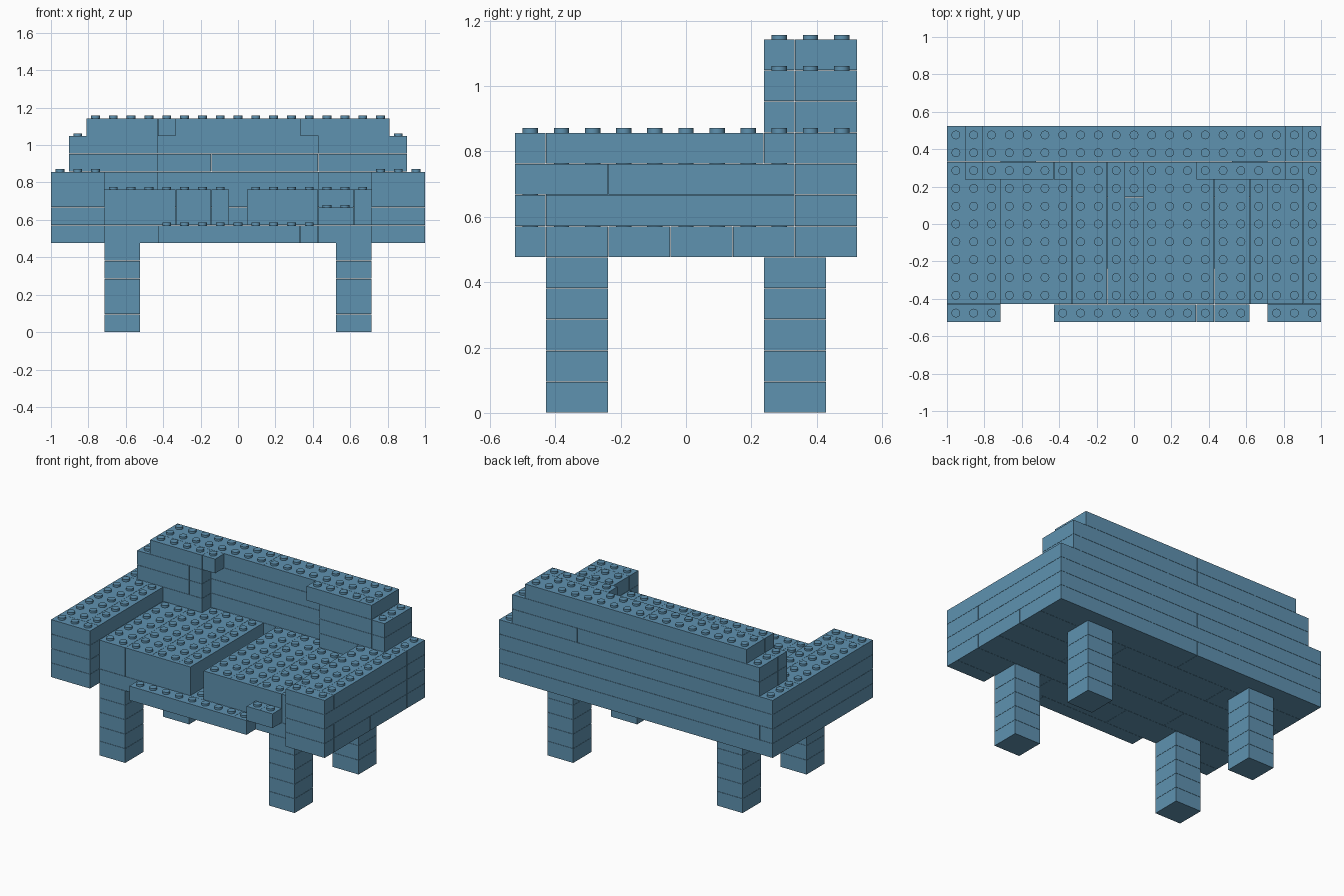
import bpy, bmesh, math
from mathutils import Matrix, Vector

if "Cube" in bpy.data.objects:
    bpy.data.objects.remove(bpy.data.objects["Cube"])

P = 2 / 21            # stud pitch
H = 0.0953            # brick height
GAP = 0.0007          # seam between bricks
STUD_R, STUD_H = 0.0235, 0.014
NX, NY = 21, 11

mat = bpy.data.materials.new("dusty_blue")
mat.diffuse_color = (0.114, 0.287, 0.434, 1)
mat.use_nodes = True
mat.node_tree.nodes["Principled BSDF"].inputs["Base Color"].default_value = mat.diffuse_color

parts = {}            # part name -> list of bricks
filled = set()        # occupied grid cells


def brick(part, layer, x0, x1, y0, y1, tall=1):
    parts.setdefault(part, []).append((layer, x0, x1, y0, y1, tall))
    for k in range(layer, layer + tall):
        for i in range(x0, x1):
            for j in range(y0, y1):
                filled.add((i, j, k))


def row(part, layer, cuts, y0, y1, tall=1):
    for a, b in zip(cuts, cuts[1:]):
        brick(part, layer, a, b, y0, y1, tall)


def column(part, layer, x0, x1, cuts, tall=1):
    for a, b in zip(cuts, cuts[1:]):
        brick(part, layer, x0, x1, a, b, tall)


# Legs: four stacks of five bricks
for side, x in (("left", 3), ("right", 16)):
    for end, y in (("front", 1), ("back", 8)):
        for k in range(5):
            brick(f"{end}_{side}_leg", k, x, x + 2, y, y + 2)

# Base slab with a front apron strip and arm fronts
row("base", 5, [0, 10, 21], 9, 11)
row("base", 5, [0, 6, 14, 21], 7, 9)
row("base", 5, [0, 8, 16, 21], 5, 7)
row("base", 5, [0, 6, 14, 21], 3, 5)
row("base", 5, [0, 3, 9, 15, 21], 1, 3)
row("apron", 5, [6, 14, 15], 0, 1)
brick("left_arm", 5, 0, 3, 0, 1)
brick("right_arm", 5, 18, 21, 0, 1)

# Arms
for part, x in (("left_arm", 0), ("right_arm", 18)):
    column(part, 6, x, x + 3, [0, 1, 9])
    column(part, 7, x, x + 3, [0, 3, 9])
for part, a, b, c, d in (("left_arm", 0, 2, 2, 3), ("right_arm", 20, 21, 18, 20)):
    brick(part, 8, min(a, c), max(b, d), 0, 1)
    brick(part, 8, a, b, 1, 8)
    brick(part, 8, c, d, 1, 8)
    brick(part, 8, min(a, c), max(b, d), 8, 9)

# Seat cushions separated by a one-stud groove
row("left_cushion", 6, [3, 5, 7, 9, 10], 1, 9, 2)
row("right_cushion", 6, [11, 13, 15, 17, 18], 1, 9, 2)
row("cushion_tab", 6, [15, 16, 17], 0, 1)

# Backrest, stepping in toward the top
row("backrest", 6, [0, 1, 11, 20, 21], 9, 11)
row("backrest", 7, [0, 10, 21], 9, 11)
row("backrest", 8, [0, 8, 17, 21], 9, 11)
row("backrest", 9, [1, 9, 15, 20], 9, 11)
row("backrest", 10, [1, 10, 19, 20], 9, 11)
row("backrest", 11, [2, 10, 19], 9, 11)

# Backrest side wings
row("left_wing", 8, [3, 6], 8, 9)
row("right_wing", 8, [15, 18], 8, 9)
for k in (9, 10):
    row("left_wing", k, [1, 5, 6], 8, 9)
    row("right_wing", k, [15, 19, 20], 8, 9)
row("left_wing", 11, [2, 6, 7], 8, 9)
row("right_wing", 11, [14, 18, 19], 8, 9)

# Mesh every part: boxes plus studs on the uncovered cells
for part, bricks in parts.items():
    bm = bmesh.new()
    for layer, x0, x1, y0, y1, tall in bricks:
        size = Vector(((x1 - x0) * P - 2 * GAP, (y1 - y0) * P - 2 * GAP, tall * H - 2 * GAP))
        mid = Vector(((x0 + x1 - NX) * P / 2, (y0 + y1 - NY) * P / 2, (layer + tall / 2) * H))
        bmesh.ops.create_cube(bm, size=1, matrix=Matrix.Translation(mid) @ Matrix.Diagonal((*size, 1)))
        top = layer + tall
        for i in range(x0, x1):
            for j in range(y0, y1):
                if (i, j, top) in filled:
                    continue
                pos = ((i + 0.5 - NX / 2) * P, (j + 0.5 - NY / 2) * P, top * H + STUD_H / 2 - GAP)
                bmesh.ops.create_cone(bm, cap_ends=True, segments=16, radius1=STUD_R, radius2=STUD_R,
                                      depth=STUD_H, matrix=Matrix.Translation(pos))
    mesh = bpy.data.meshes.new(part)
    bm.to_mesh(mesh)
    bm.free()
    mesh.materials.append(mat)
    obj = bpy.data.objects.new(part, mesh)
    bpy.context.collection.objects.link(obj)
    bpy.context.view_layer.objects.active = obj
    obj.select_set(True)

# Round stud walls shade smooth, brick edges stay sharp
bpy.ops.object.shade_smooth_by_angle(angle=math.radians(30))
